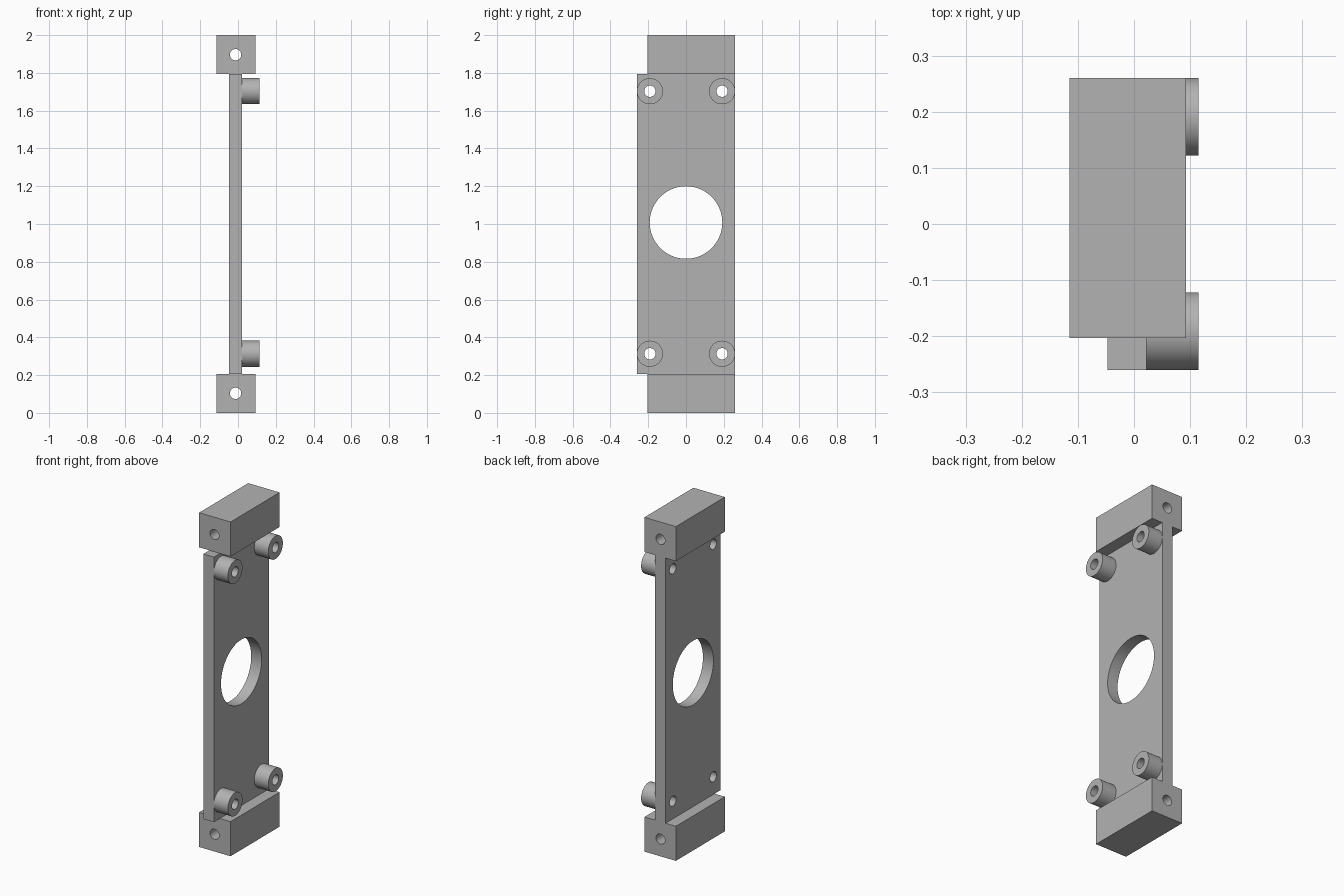
import bpy
import math
from mathutils import Vector

if "Cube" in bpy.data.objects:
    bpy.data.objects.remove(bpy.data.objects["Cube"], do_unlink=True)

GREY = (0.45, 0.45, 0.45, 1)
grey = bpy.data.materials.new("plain grey")
grey.use_nodes = True
grey.diffuse_color = GREY
grey.node_tree.nodes["Principled BSDF"].inputs["Base Color"].default_value = GREY


def box(name, low, high):
    low, high = Vector(low), Vector(high)
    bpy.ops.mesh.primitive_cube_add(size=1, location=(low + high) / 2)
    ob = bpy.context.object
    ob.name = name
    ob.scale = high - low
    bpy.ops.object.transform_apply(location=False, rotation=False, scale=True)
    ob.data.materials.append(grey)
    return ob


def cylinder(name, centre, radius, length, axis):
    turn = (0, math.pi / 2, 0) if axis == "X" else (math.pi / 2, 0, 0)
    bpy.ops.mesh.primitive_cylinder_add(vertices=64, radius=radius, depth=length,
                                        location=centre, rotation=turn)
    ob = bpy.context.object
    ob.name = name
    ob.data.materials.append(grey)
    return ob


def drill(ob, centre, radius, axis):
    """Cut a round through hole and discard the cutter."""
    cutter = cylinder("cutter", centre, radius, 1, axis)
    cutter.hide_render = True
    mod = ob.modifiers.new("hole", "BOOLEAN")
    mod.operation, mod.solver, mod.object = "DIFFERENCE", "EXACT", cutter
    bpy.ops.object.select_all(action="DESELECT")
    ob.select_set(True)
    bpy.context.view_layer.objects.active = ob
    bpy.ops.object.modifier_apply(modifier=mod.name)
    bpy.data.objects.remove(cutter, do_unlink=True)
    bpy.ops.object.shade_smooth_by_angle(angle=math.radians(30))


BLOCK = 0.207                    # block height
FACE, TIP = 0.022, 0.115         # plate face and standoff end
SMALL = 0.03                     # screw hole radius

# Thin upright plate with a large central opening
plate = box("plate", (-0.047, -0.26, BLOCK), (FACE, 0.26, 2 - BLOCK))
drill(plate, (0, 0, 1.008), 0.192, "X")

# End blocks, each drilled lengthwise
for name, z in (("bottom_block", 0), ("top_block", 2 - BLOCK)):
    block = box(name, (-0.115, -0.203, z), (0.093, 0.26, z + BLOCK))
    drill(block, (-0.013, 0, z + BLOCK / 2), SMALL, "Y")

# Four hollow standoffs, with screw holes running on through the plate
for level, z in (("lower", 0.313), ("upper", 1.703)):
    for side, y in (("front", -0.191), ("back", 0.191)):
        standoff = cylinder(f"{level}_{side}_standoff", ((FACE + TIP) / 2, y, z),
                            0.069, TIP - FACE, "X")
        drill(standoff, (0, y, z), SMALL, "X")
        drill(plate, (0, y, z), SMALL, "X")
